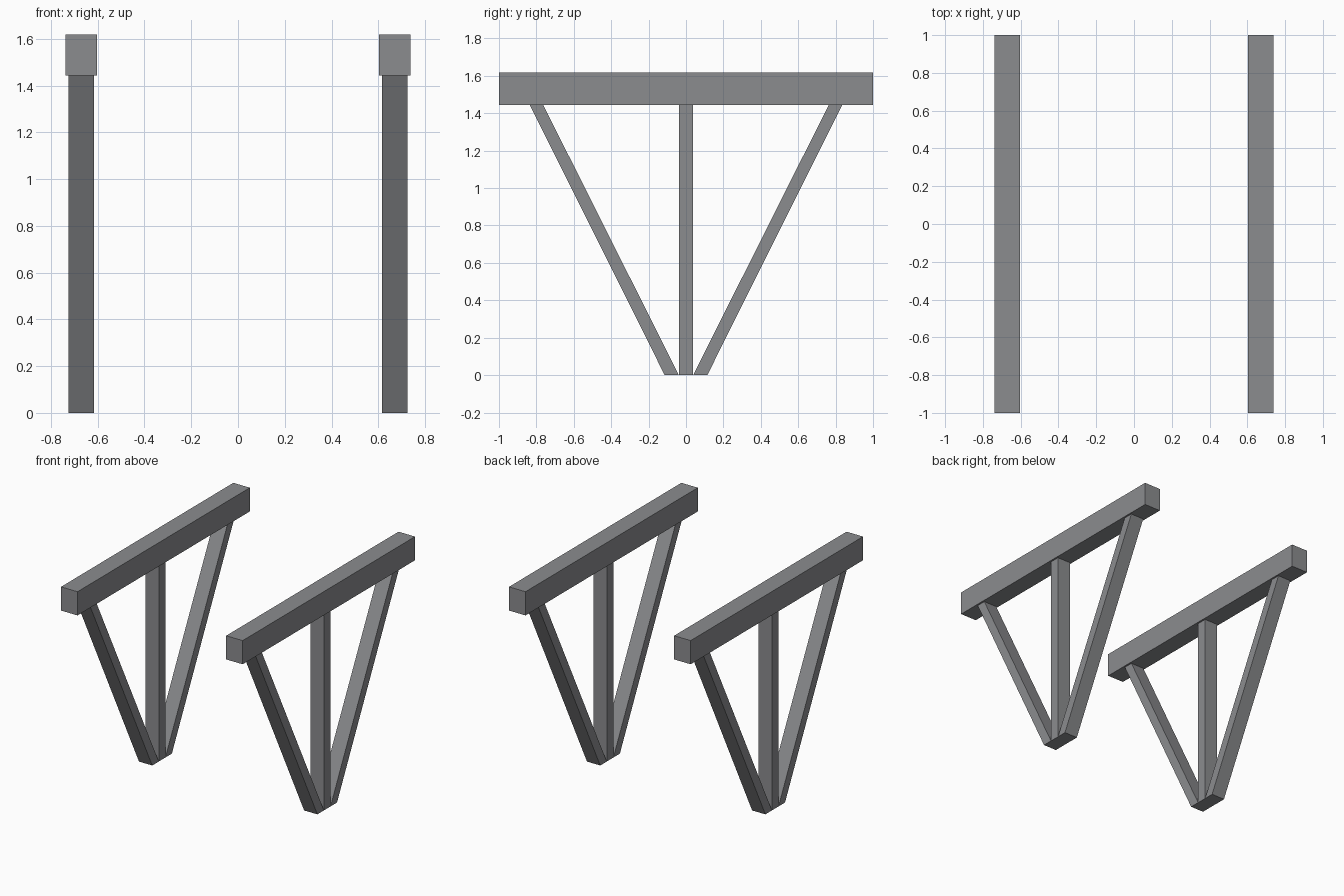
import bpy

if "Cube" in bpy.data.objects:
    bpy.data.objects.remove(bpy.data.objects["Cube"])

grey = bpy.data.materials.new("steel grey")
grey.diffuse_color = (0.26, 0.264, 0.275, 1)
grey.use_nodes = True
grey.node_tree.nodes["Principled BSDF"].inputs["Base Color"].default_value = grey.diffuse_color

X = 0.671        # distance of each trestle from the centre
Z_TOP = 1.444    # underside of the beams


def bar(name, x, half_x, bottom, top, z0, z1):
    """Straight bar with level ends; bottom and top are (y0, y1) ranges."""
    profile = [(bottom[0], z0), (bottom[1], z0), (top[1], z1), (top[0], z1)]
    verts = [(x + s * half_x, y, z) for s in (-1, 1) for y, z in profile]
    faces = [(3, 2, 1, 0), (4, 5, 6, 7)]
    faces += [(i, (i + 1) % 4, (i + 1) % 4 + 4, i + 4) for i in range(4)]
    mesh = bpy.data.meshes.new(name)
    mesh.from_pydata(verts, [], faces)
    mesh.materials.append(grey)
    mesh.update()
    obj = bpy.data.objects.new(name, mesh)
    bpy.context.collection.objects.link(obj)
    return obj


for side, x in (("left", -X), ("right", X)):
    # Horizontal beam
    bar(side + "_beam", x, 0.067, (-1, 1), (-1, 1), Z_TOP, 1.618)
    # Upright post
    bar(side + "_post", x, 0.054, (-0.038, 0.038), (-0.038, 0.038), 0, Z_TOP)
    # Diagonal braces splaying from the foot of the post
    bar(side + "_front_brace", x, 0.054, (-0.114, -0.038), (-0.835, -0.763), 0, Z_TOP)
    bar(side + "_back_brace", x, 0.054, (0.038, 0.114), (0.763, 0.835), 0, Z_TOP)
